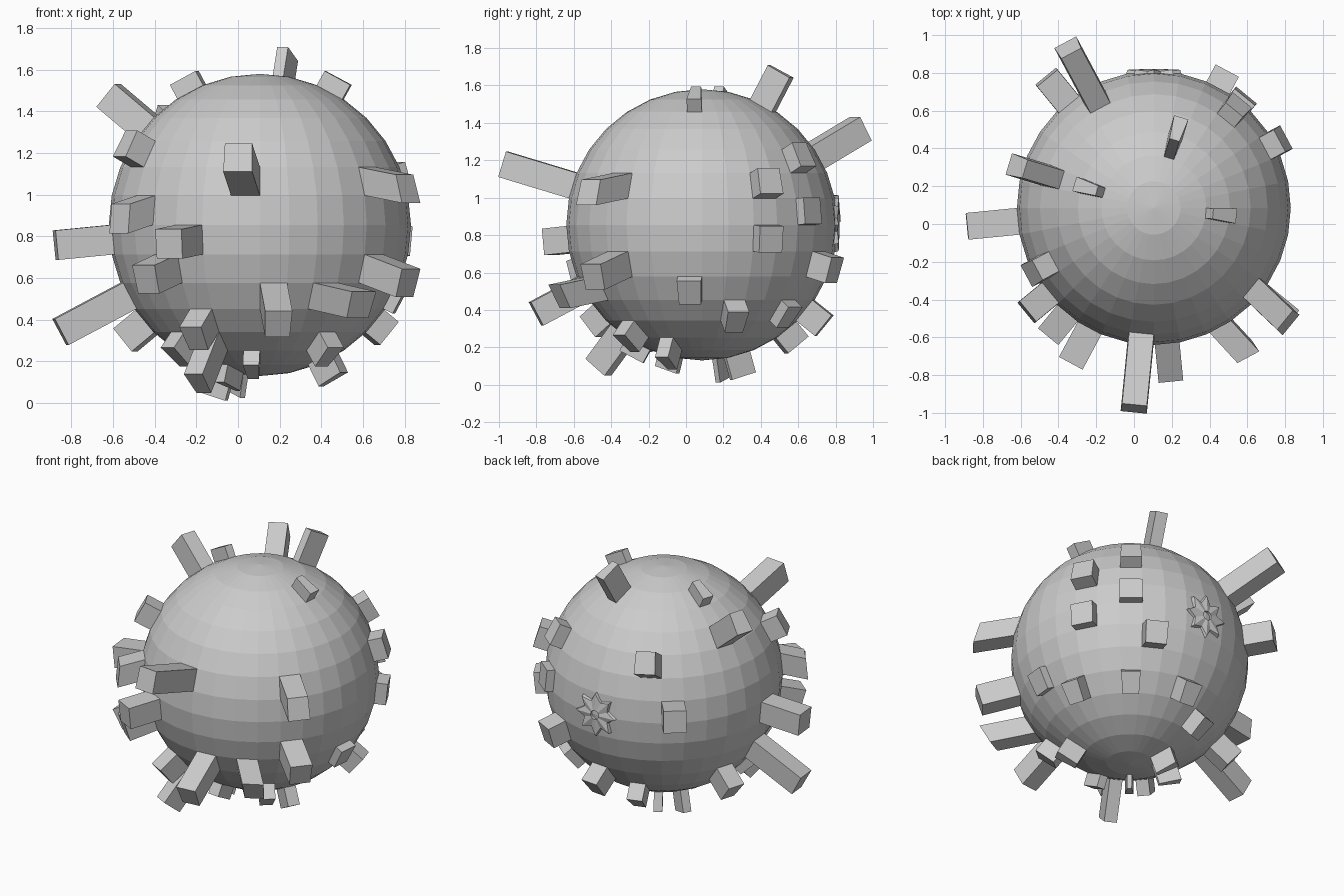
import bpy, bmesh
from math import sin, cos, radians, pi, sqrt
from mathutils import Vector

if "Cube" in bpy.data.objects:
    bpy.data.objects.remove(bpy.data.objects["Cube"])

CENTRE = Vector((0.105, 0.085, 0.855))
R = 0.725
STEP = 360 / 32


def direction(az, el):
    a, e = radians(az), radians(el)
    return Vector((cos(e) * cos(a), cos(e) * sin(a), sin(e)))


# Studs: segment round z, row from the equator, distance of the tip from the centre
STUDS = [
    # top
    (10, 2, 1.09), (14, 3, 0.98), (14, 5, 0.80), (6, 5, 0.93), (31, 5, 0.80),
    # left and back
    (18, 2, 0.83), (19, 0, 0.87), (16, -1, 0.99), (16, -3, 1.09), (14, -4, 0.87),
    (11, 0, 0.90),
    # front
    (23, 1, 1.115), (21, -1, 0.93), (20, -2, 0.90), (24, -3, 1.01), (26, -3, 0.98),
    (28, 1, 0.95), (28, -2, 0.96),
    # right and back right
    (2, 1, 0.81), (2, -1, 0.79), (4, 2, 0.80), (4, 0, 0.77), (5, -2, 0.84),
    (7, -4, 0.85), (4, -4, 0.78), (1, -4, 0.82), (31, -3, 0.77),
    # underside
    (27, -5, 0.82), (29, -6, 0.84), (21, -5, 0.985), (21, -4, 0.86), (19, -5, 0.82),
    (13, -7, 0.86), (10, -7, 0.845), (9, -5, 0.83), (20, -7, 0.81), (23, -6, 0.80),
]
# Studs that lean away from the straight radial direction: azimuth, elevation of tip
LEANING = {(26, -3): (302.5, -23), (28, 1): (319.5, 10.5), (19, 0): (219.4, 2)}


def add_object(name, bm):
    bmesh.ops.recalc_face_normals(bm, faces=bm.faces)
    me = bpy.data.meshes.new(name)
    bm.to_mesh(me)
    bm.free()
    ob = bpy.data.objects.new(name, me)
    ob.location = CENTRE
    bpy.context.collection.objects.link(ob)
    return ob


# Ball with individual faces pulled out into square studs
bm = bmesh.new()
bmesh.ops.create_uvsphere(bm, u_segments=32, v_segments=16, radius=R)
base = list(bm.faces)
mids = [f.calc_center_median().normalized() for f in base]
picked = []
for seg, row, dist in STUDS:
    az, el = (seg + 0.5) * STEP, (row + 0.5) * STEP
    d = direction(az, el)
    i = max(range(len(base)), key=lambda n: mids[n].dot(d))
    tip = direction(*LEANING.get((seg, row), (az, el))) * dist
    picked.append((base[i], tip))
for face, tip in picked:
    shift = tip - face.calc_center_median()
    top = bmesh.ops.extrude_discrete_faces(bm, faces=[face])["faces"][0]
    bmesh.ops.translate(bm, verts=top.verts, vec=shift)
add_object("studded_ball", bm)

# Star-shaped rosette with a small hole on the back of the ball
bm = bmesh.new()
N = 16


def ring(radii, lifts):
    out = []
    for i in range(N):
        r, a = radii[i % 2], 2 * pi * i / N
        y = sqrt(R * R - r * r) + lifts[i % 2]
        out.append(bm.verts.new((r * cos(a), y, r * sin(a))))
    return out


rings = [ring((0.15, 0.10), (-0.012, -0.012)), ring((0.14, 0.09), (0.02, 0.004)),
         ring((0.03, 0.03), (0.012, 0.012)), ring((0.03, 0.03), (-0.04, -0.04))]
for a, b in zip(rings, rings[1:]):
    for i in range(N):
        j = (i + 1) % N
        bm.faces.new((a[i], a[j], b[j], b[i]))
bm.faces.new(rings[-1])
add_object("back_rosette", bm)
